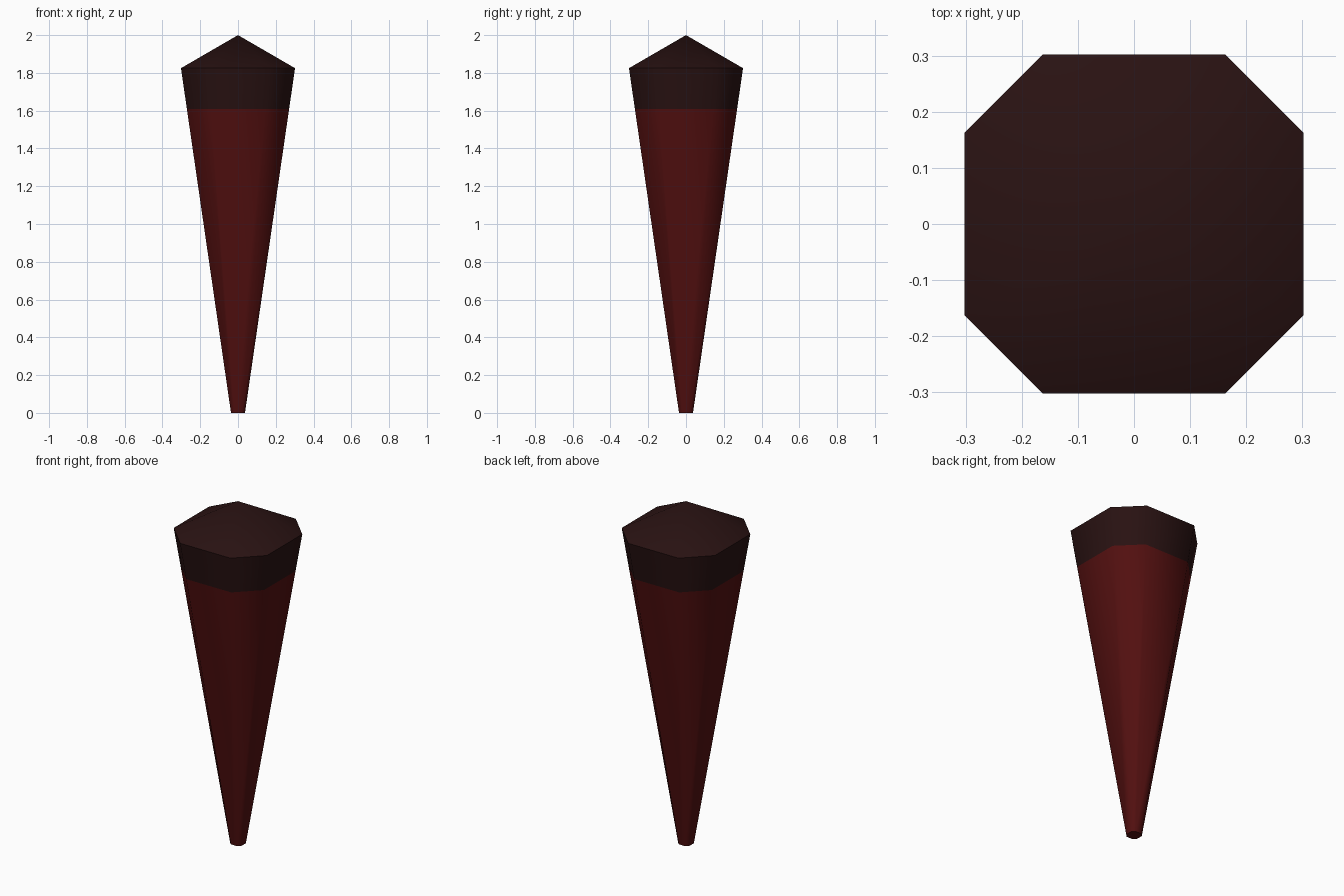
import bpy, bmesh, math

if "Cube" in bpy.data.objects:
    bpy.data.objects.remove(bpy.data.objects["Cube"])


def material(name, rgb):
    m = bpy.data.materials.new(name)
    m.diffuse_color = (*rgb, 1)
    m.use_nodes = True
    m.node_tree.nodes["Principled BSDF"].inputs["Base Color"].default_value = m.diffuse_color
    return m


dark = material("dark brown", (0.022, 0.006, 0.006))
red = material("deep red", (0.085, 0.005, 0.005))

TIP, RIM, TIP_Z, RIM_Z, BAND_Z = 0.037, 0.302, 0.0, 1.825, 1.608
CUT = 0.54  # corner position of the uneven octagon, as a share of its half width


def ring(bm, z):
    r = TIP + (RIM - TIP) * (z - TIP_Z) / (RIM_Z - TIP_Z)
    c = r * CUT
    pts = [(r, -c), (r, c), (c, r), (-c, r), (-r, c), (-r, -c), (-c, -r), (c, -r)]
    return [bm.verts.new((x, y, z)) for x, y in pts]


# Tapered spike with a darker band and a shallow pointed cap
bm = bmesh.new()
rings = [ring(bm, z) for z in (TIP_Z, BAND_Z, RIM_Z)]
apex = bm.verts.new((0, 0, 2.0))
bm.faces.new(rings[0][::-1])
for i in range(8):
    j = (i + 1) % 8
    for a, b in zip(rings, rings[1:]):
        bm.faces.new((a[i], a[j], b[j], b[i]))
    bm.faces.new((rings[2][i], rings[2][j], apex))
for f in bm.faces:
    f.material_index = 0 if f.calc_center_median().z > BAND_Z else 1

mesh = bpy.data.meshes.new("spike")
bm.to_mesh(mesh)
bm.free()
mesh.materials.append(dark)
mesh.materials.append(red)
spike = bpy.data.objects.new("spike", mesh)
bpy.context.collection.objects.link(spike)

# Smooth sides, crisp rim and tip
bpy.context.view_layer.objects.active = spike
spike.select_set(True)
bpy.ops.object.shade_smooth_by_angle(angle=math.radians(60))
